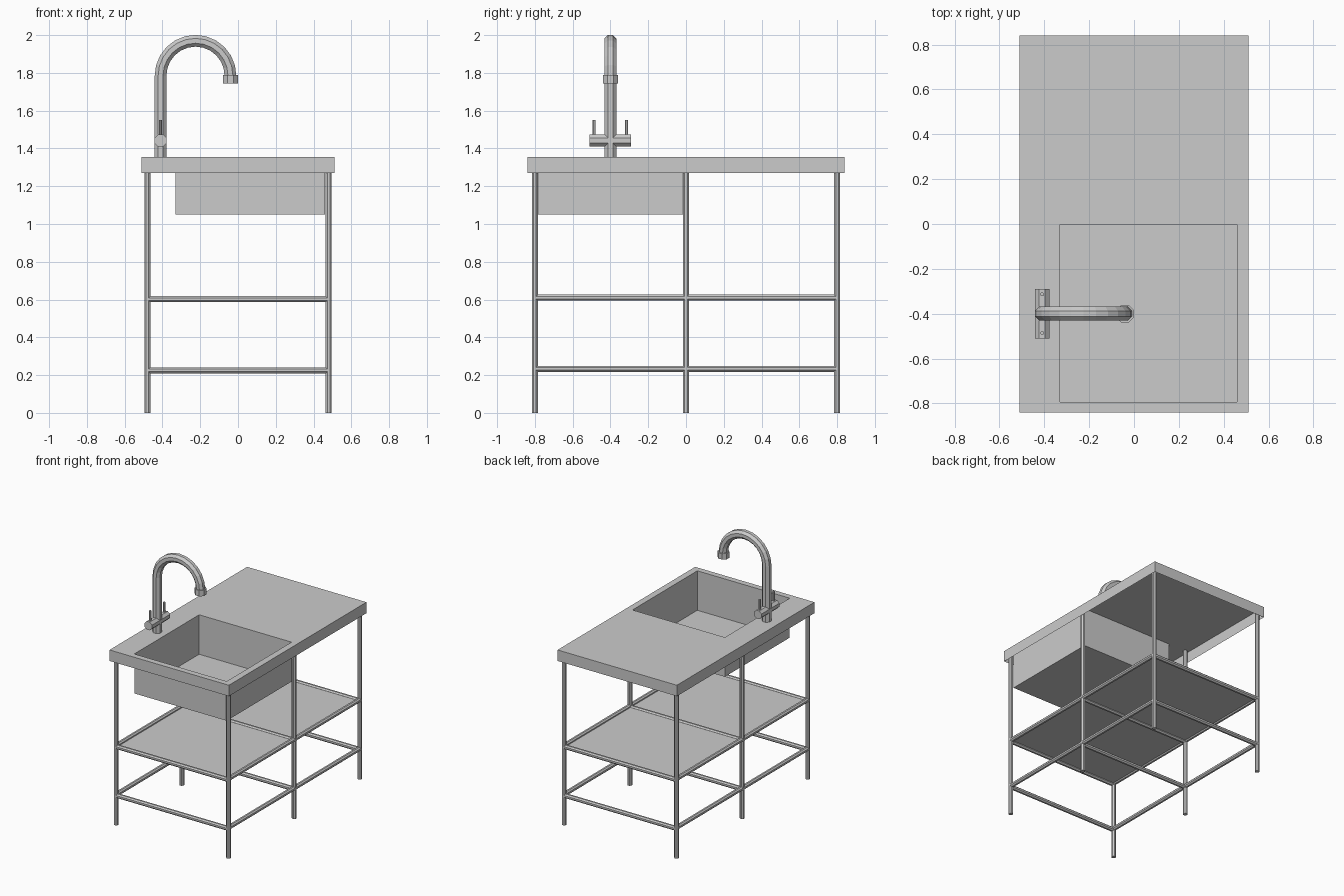
import bpy, bmesh, math
from mathutils import Vector

if "Cube" in bpy.data.objects:
    bpy.data.objects.remove(bpy.data.objects["Cube"])

SIDES = 8


def finish(bm, name):
    me = bpy.data.meshes.new(name)
    bm.to_mesh(me)
    bm.free()
    ob = bpy.data.objects.new(name, me)
    bpy.context.collection.objects.link(ob)
    return ob


def pipe(name, points, r):
    """Capped eight-sided tube swept along a planar path; r is half its width across flats."""
    bm = bmesh.new()
    pts = [Vector(p) for p in points]
    r /= math.cos(math.pi / SIDES)
    rings = []
    for i, p in enumerate(pts):
        t = (pts[min(i + 1, len(pts) - 1)] - pts[max(i - 1, 0)]).normalized()
        b = Vector((1, 0, 0)) if abs(t.y) > 0.9 else Vector((0, 1, 0))
        n = b.cross(t)
        angles = [2 * math.pi * (k + 0.5) / SIDES for k in range(SIDES)]
        rings.append([bm.verts.new(p + r * (n * math.cos(a) + b * math.sin(a))) for a in angles])
    for lo, hi in zip(rings, rings[1:]):
        for k in range(SIDES):
            j = (k + 1) % SIDES
            bm.faces.new((lo[k], lo[j], hi[j], hi[k]))
    bm.faces.new(rings[0])
    bm.faces.new(rings[-1])
    bmesh.ops.recalc_face_normals(bm, faces=bm.faces)
    return finish(bm, name)


# Sheet-metal worktop with folded-down rim and a sunken basin
TOP, RIM, FLOOR = 1.355, 1.27, 1.05
xs = (-0.51, -0.33, 0.46, 0.51)
ys = (-0.84, -0.795, -0.003, 0.84)
bm = bmesh.new()
v = [[bm.verts.new((x, y, TOP)) for y in ys] for x in xs]
for i in range(3):
    for j in range(3):
        if (i, j) != (1, 1):
            bm.faces.new((v[i][j], v[i + 1][j], v[i + 1][j + 1], v[i][j + 1]))
hole = {v[1][1], v[2][1], v[2][2], v[1][2]}
border = [e for e in bm.edges if e.is_boundary]
inner = [e for e in border if set(e.verts) <= hole]
outer = [e for e in border if e not in inner]
for edges, z in ((outer, RIM), (inner, FLOOR)):
    geom = bmesh.ops.extrude_edge_only(bm, edges=edges)["geom"]
    for g in geom:
        if isinstance(g, bmesh.types.BMVert):
            g.co.z = z
    if z == FLOOR:
        bmesh.ops.contextual_create(bm, geom=[g for g in geom if isinstance(g, bmesh.types.BMEdge)])
bmesh.ops.recalc_face_normals(bm, faces=bm.faces)
bm.faces.ensure_lookup_table()
if bm.faces[0].normal.z < 0:
    bmesh.ops.reverse_faces(bm, faces=bm.faces)
finish(bm, "worktop_with_basin")

# Tubular frame: six legs, two levels of rails
LX, LY, R = 0.48, 0.8, 0.016
for y in (-LY, 0, LY):
    for x in (-LX, LX):
        pipe("leg", [(x, y, 0), (x, y, TOP - 0.005)], R)
for level, z in (("lower", 0.225), ("shelf", 0.602)):
    for y in (-LY, 0, LY):
        pipe(level + "_cross_rail", [(-LX, y, z), (LX, y, z)], R)
    for x in (-LX, LX):
        pipe(level + "_side_rail", [(x, -LY, z + 0.008), (x, LY, z + 0.008)], R)

# Two thin shelf panels
for y in (-LY / 2, LY / 2):
    bm = bmesh.new()
    bmesh.ops.create_cube(bm, size=1)
    bmesh.ops.scale(bm, vec=(2 * LX, LY, 0.006), verts=bm.verts)
    bmesh.ops.translate(bm, vec=(0, y, 0.605), verts=bm.verts)
    finish(bm, "shelf_panel")

# Gooseneck tap
FX, FY, AR, AZ = -0.41, -0.4, 0.185, 1.785
path = [(FX, FY, TOP)]
for k in range(13):
    a = math.pi * (1 - k / 12)
    path.append((FX + AR + AR * math.cos(a), FY, AZ + AR * math.sin(a)))
pipe("tap_spout", path, 0.031)
ex = FX + 2 * AR
pipe("tap_nozzle", [(ex, FY, 1.745), (ex, FY, 1.79)], 0.039)
pipe("tap_valve_body", [(FX, FY - 0.11, 1.442), (FX, FY + 0.11, 1.442)], 0.032)
for s in (-1, 1):
    pipe("tap_lever", [(FX, FY + s * 0.086, 1.45), (FX, FY + s * 0.086, 1.55)], 0.008)
